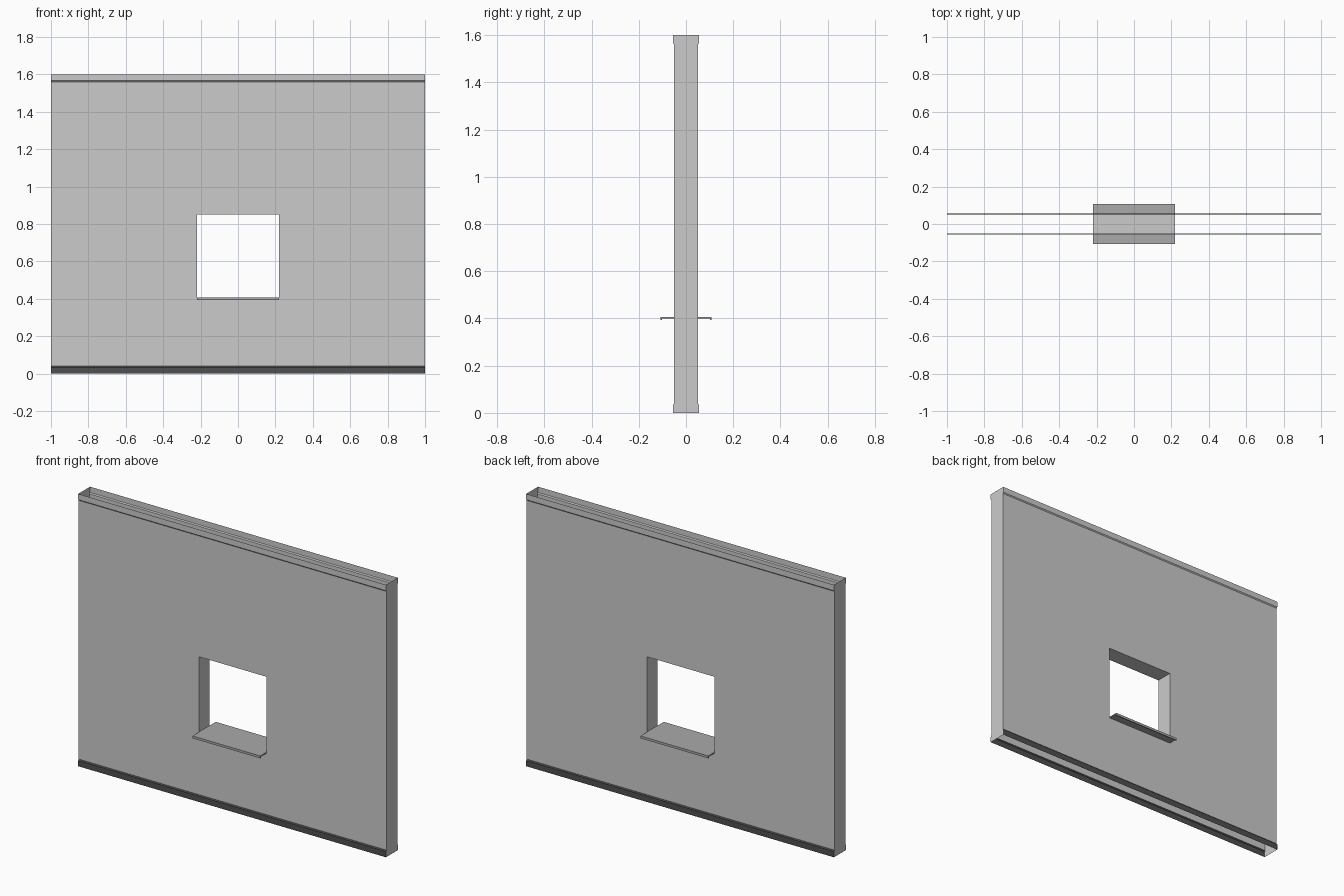
import bpy, bmesh
from mathutils import Vector

if "Cube" in bpy.data.objects:
    bpy.data.objects.remove(bpy.data.objects["Cube"])

HALF, T, FLARE, H = 1.0, 0.05, 0.055, 1.6     # half length, wall and trim half depth, height
WIN_X, WIN_Z0, WIN_Z1 = 0.22, 0.40, 0.85      # window opening
BAND, CHAMFER = 0.04, 0.006                   # trim band height and chamfer


def material(name, v):
    m = bpy.data.materials.new(name)
    m.diffuse_color = (v, v, v, 1)
    m.use_nodes = True
    m.node_tree.nodes["Principled BSDF"].inputs["Base Color"].default_value = m.diffuse_color
    return m


def build(name, faces, mat=None):
    """Each face is (points, facing direction); winding is fixed to match."""
    bm = bmesh.new()
    for pts, facing in faces:
        f = bm.faces.new([bm.verts.new(p) for p in pts])
        f.normal_update()
        if f.normal.dot(Vector(facing)) < 0:
            f.normal_flip()
    bmesh.ops.remove_doubles(bm, verts=bm.verts, dist=1e-5)
    me = bpy.data.meshes.new(name)
    bm.to_mesh(me)
    bm.free()
    ob = bpy.data.objects.new(name, me)
    bpy.context.collection.objects.link(ob)
    if mat:
        me.materials.append(mat)
    return ob


def strip(profile, s):
    """Sheet along x following a (y, z) profile on side s."""
    return [([(-HALF, s * y0, z0), (HALF, s * y0, z0), (HALF, s * y1, z1), (-HALF, s * y1, z1)],
             (0, s, 0)) for (y0, z0), (y1, z1) in zip(profile, profile[1:])]


base = [(FLARE, 0), (FLARE, BAND - CHAMFER), (T, BAND)]
crown = [(y, H - z) for y, z in reversed(base)]

# Wall: hollow, open at top and bottom, with a lined window opening
wall = []
xs = [-HALF, -WIN_X, WIN_X, HALF]
zs = [BAND, WIN_Z0, WIN_Z1, H - BAND]
for s in (-1, 1):
    for i in range(3):
        for j in range(3):
            if (i, j) != (1, 1):
                a, b, c, d = xs[i], xs[i + 1], zs[j], zs[j + 1]
                wall.append(([(a, s * T, c), (b, s * T, c), (b, s * T, d), (a, s * T, d)], (0, s, 0)))
    # jamb
    x = s * WIN_X
    wall.append(([(x, -T, WIN_Z0), (x, T, WIN_Z0), (x, T, WIN_Z1), (x, -T, WIN_Z1)], (-s, 0, 0)))
    # end cap following the trim outline
    outline = base + crown
    ring = outline + [(-y, z) for y, z in reversed(outline)]
    wall.append(([(s * HALF, y, z) for y, z in ring], (s, 0, 0)))
# window head
wall.append(([(-WIN_X, -T, WIN_Z1), (WIN_X, -T, WIN_Z1), (WIN_X, T, WIN_Z1), (-WIN_X, T, WIN_Z1)], (0, 0, -1)))
build("wall", wall)

# Trim bands on both sides
build("baseboard", strip(base, -1) + strip(base, 1), material("dark_base", 0.08))
build("top_trim", strip(crown, -1) + strip(crown, 1), material("trim_grey", 0.55))

# Window sill: thin plate through the opening with a drip lip at each edge
OUT, LIP, TOP, UNDER, DROP = 0.108, 0.102, 0.407, 0.400, 0.393
half = [(LIP, UNDER), (LIP, DROP), (OUT, DROP), (OUT, TOP)]
ring = half + [(-y, z) for y, z in reversed(half)]
bm = bmesh.new()
f = bm.faces.new([bm.verts.new((-WIN_X, y, z)) for y, z in ring])
ext = bmesh.ops.extrude_face_region(bm, geom=[f], use_keep_orig=True)
bmesh.ops.translate(bm, vec=(2 * WIN_X, 0, 0),
                    verts=[g for g in ext["geom"] if isinstance(g, bmesh.types.BMVert)])
bmesh.ops.recalc_face_normals(bm, faces=bm.faces)
me = bpy.data.meshes.new("window_sill")
bm.to_mesh(me)
bm.free()
me.materials.append(material("sill_grey", 0.4))
bpy.context.collection.objects.link(bpy.data.objects.new("window_sill", me))
